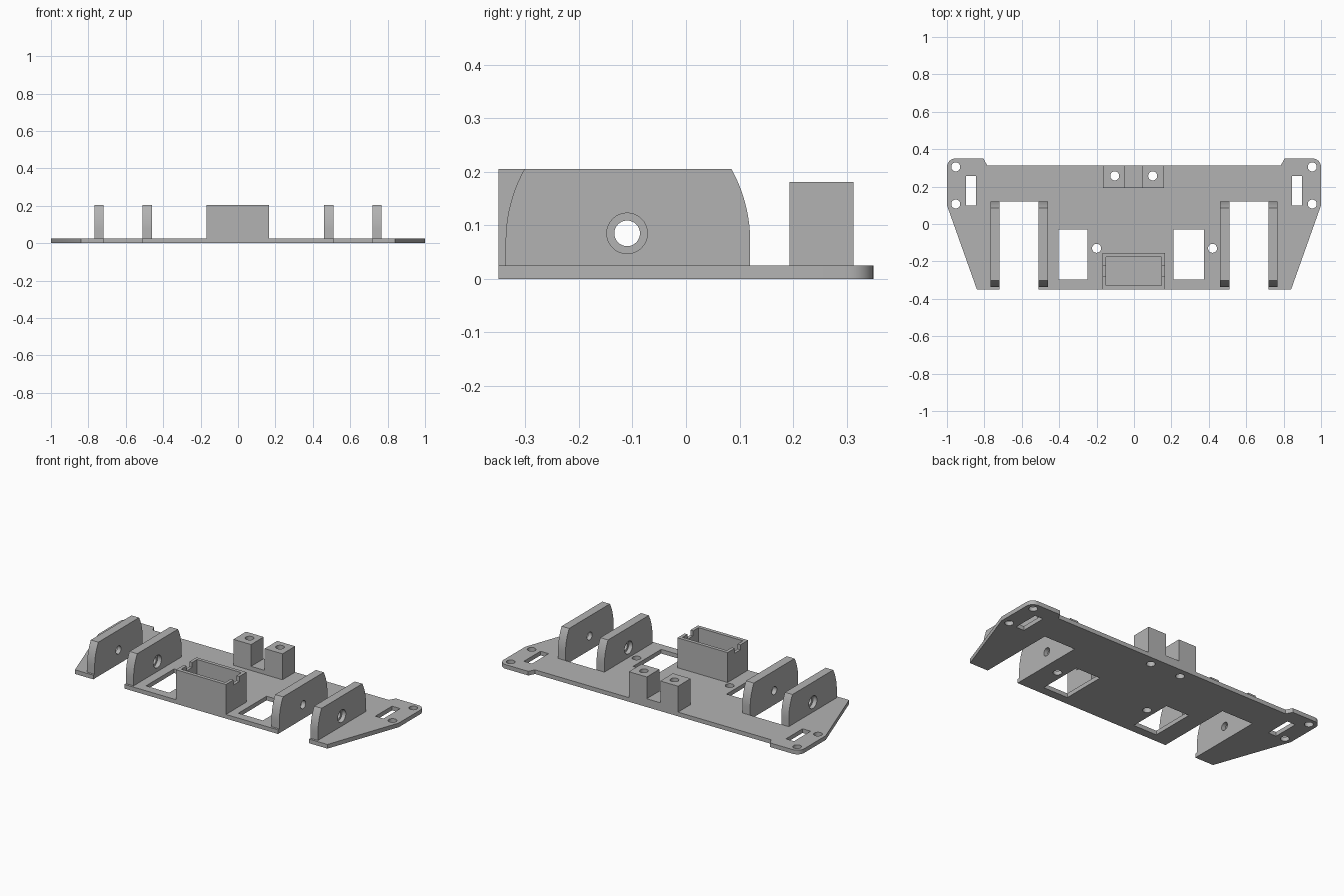
import bpy, bmesh, math

if "Cube" in bpy.data.objects:
    bpy.data.objects.remove(bpy.data.objects["Cube"], do_unlink=True)

grey = bpy.data.materials.new("plain grey")
grey.use_nodes = True
COLOUR = (0.45, 0.45, 0.45, 1)
grey.diffuse_color = COLOUR
grey.node_tree.nodes["Principled BSDF"].inputs["Base Color"].default_value = COLOUR

THICK = 0.025    # base plate
TOP = 0.205      # brackets and tray
FRONT, BACK = -0.35, 0.313
HOLE = 0.024


def prism(name, outline, lo, hi, axis="z"):
    """Extrude a 2D outline: (x, y) along z, or (y, z) along x."""
    place = (lambda p, h: (p[0], p[1], h)) if axis == "z" else (lambda p, h: (h, p[0], p[1]))
    bm = bmesh.new()
    rings = [[bm.verts.new(place(p, h)) for p in outline] for h in (lo, hi)]
    for ring in rings:
        bm.faces.new(ring)
    n = len(outline)
    for i in range(n):
        j = (i + 1) % n
        bm.faces.new((rings[0][i], rings[0][j], rings[1][j], rings[1][i]))
    bmesh.ops.recalc_face_normals(bm, faces=bm.faces)
    mesh = bpy.data.meshes.new(name)
    bm.to_mesh(mesh)
    bm.free()
    mesh.materials.append(grey)
    obj = bpy.data.objects.new(name, mesh)
    bpy.context.collection.objects.link(obj)
    return obj


def rect(x0, x1, y0, y1):
    return [(x0, y0), (x1, y0), (x1, y1), (x0, y1)]


def arc(cx, cy, r, start, end, steps):
    angles = [math.radians(start + (end - start) * i / steps) for i in range(steps + 1)]
    return [(cx + r * math.cos(a), cy + r * math.sin(a)) for a in angles]


def circle(cx, cy, r):
    return arc(cx, cy, r, 0, 360, 32)[:-1]


def finish(obj, cutters=()):
    """Cut the openings, then smooth only the curved walls."""
    bpy.ops.object.select_all(action="DESELECT")
    bpy.context.view_layer.objects.active = obj
    obj.select_set(True)
    for cutter in cutters:
        cutter.hide_render = True
        mod = obj.modifiers.new("cut", "BOOLEAN")
        mod.operation = "DIFFERENCE"
        mod.solver = "EXACT"
        mod.object = cutter
        bpy.ops.object.modifier_apply(modifier=mod.name)
        bpy.data.objects.remove(cutter, do_unlink=True)
    bpy.ops.object.shade_smooth_by_angle(angle=math.radians(25))


def cut_down(outline, lo=-0.1, hi=0.4):
    return prism("cutter", outline, lo, hi)


# Base plate: right half outline mirrored, with wheel slots open at the front
half = [(0.511, FRONT), (0.511, 0.12), (0.718, 0.12), (0.718, FRONT), (0.84, FRONT), (1, 0.1)]
half += arc(0.955, 0.305, 0.045, 0, 90, 8)
half += [(0.805, 0.35), (0.785, BACK)]
plate = prism("base_plate", half + [(-x, y) for x, y in reversed(half)], 0, THICK)

openings = [rect(-0.404, -0.249, -0.298, -0.03), rect(0.211, 0.374, -0.298, -0.03)]
openings += [circle(x, -0.13, HOLE) for x in (-0.2, 0.42)]
openings += [circle(x, 0.257, HOLE) for x in (-0.103, 0.1)]
for s in (-1, 1):
    openings += [circle(s * 0.953, y, HOLE) for y in (0.107, 0.305)]
    openings.append(rect(s * 0.872 - 0.027, s * 0.872 + 0.027, 0.099, 0.257))
finish(plate, [cut_down(o) for o in openings])

# Wheel brackets: rounded upright plates, axle hole countersunk on the outer face
RADIUS = 0.278
SWEEP = math.degrees(math.asin((TOP - 0.07) / RADIUS))
back_arc = arc(0.12 - RADIUS, 0.07, RADIUS, 0, SWEEP, 10)
front_arc = arc(-0.337 + RADIUS, 0.07, RADIUS, 180 - SWEEP, 180, 10)
profile = [(-0.337, THICK), (0.12, THICK)] + back_arc + front_arc
for side, s in (("right", -1), ("left", 1)):
    for place, inner, outer, out in (("inner", 0.511, 0.459, -1), ("outer", 0.718, 0.768, 1)):
        lo, hi = sorted((s * inner, s * outer))
        bracket = prism(f"{side}_{place}_wheel_bracket", profile, lo, hi, "x")
        axle = prism("cutter", circle(-0.11, 0.085, HOLE), lo - 0.1, hi + 0.1, "x")
        ends = sorted((s * (outer - out * 0.025), s * (outer + out * 0.05)))
        recess = prism("cutter", circle(-0.11, 0.085, 0.038), *ends, "x")
        finish(bracket, [axle, recess])

# Open tray at the front, with a notch in each end wall
tray = prism("front_tray", rect(-0.168, 0.165, FRONT, -0.155), THICK, TOP)
cavity = cut_down(rect(-0.149, 0.146, -0.328, -0.176))
notch = cut_down(rect(-0.3, 0.3, -0.277, -0.223), TOP - 0.03)
finish(tray, [cavity, notch])

# Twin mounting posts at the back, joined by a low web
posts = prism("mounting_posts", rect(-0.166, 0.161, 0.193, BACK), THICK, 0.181)
gap = cut_down(rect(-0.048, 0.042, 0.1, 0.4), 0.05)
bores = [cut_down(circle(x, 0.257, HOLE)) for x in (-0.103, 0.1)]
finish(posts, [gap] + bores)
